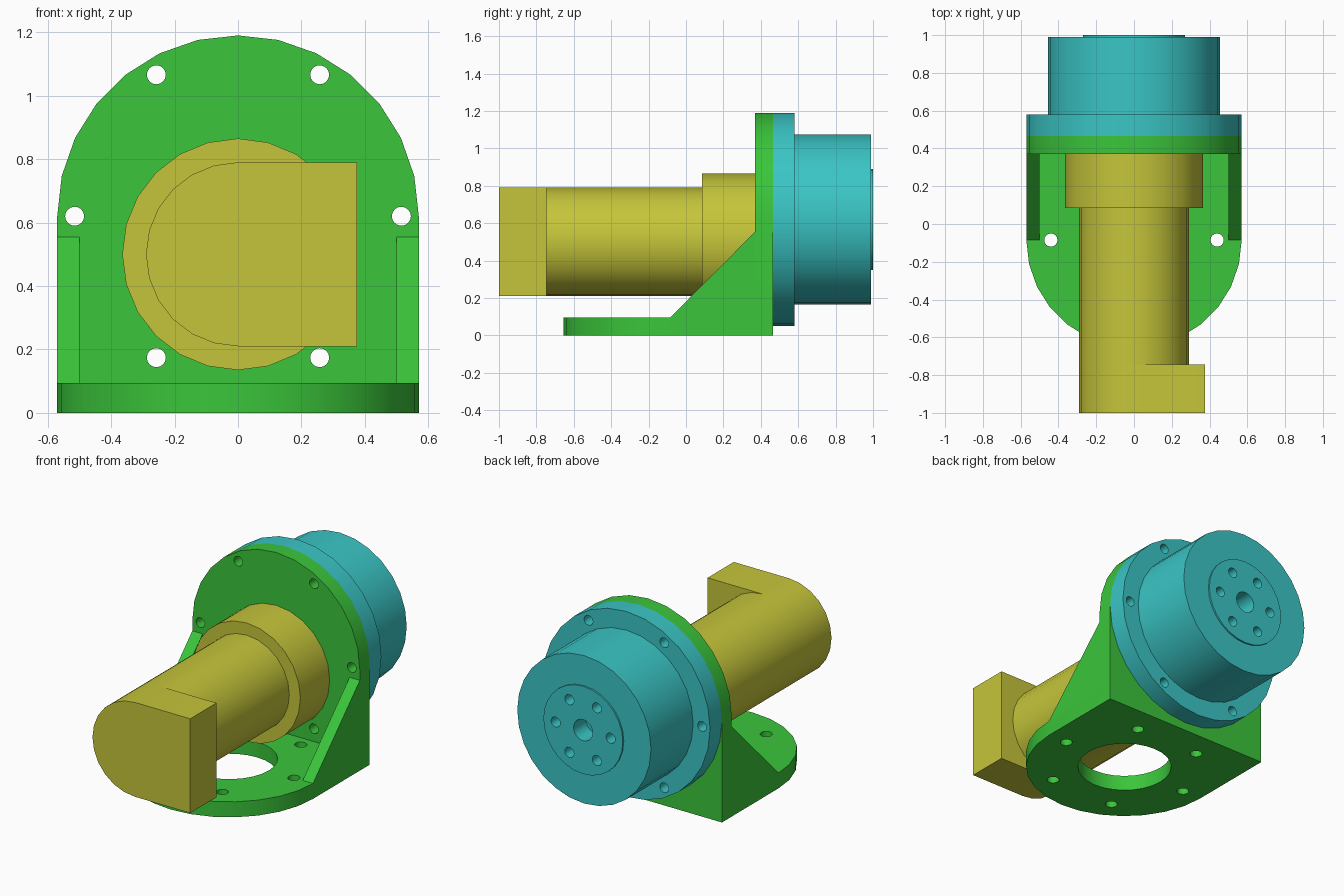
import bpy, bmesh, math
from mathutils import Vector

if "Cube" in bpy.data.objects:
    bpy.data.objects.remove(bpy.data.objects["Cube"], do_unlink=True)


def material(name, rgb):
    m = bpy.data.materials.new(name)
    m.use_nodes = True
    m.diffuse_color = (*rgb, 1)
    m.node_tree.nodes["Principled BSDF"].inputs["Base Color"].default_value = (*rgb, 1)
    return m


GREEN = material("green", (0.043, 0.56, 0.043))
TEAL = material("teal", (0.043, 0.56, 0.56))
YELLOW = material("mustard yellow", (0.56, 0.56, 0.043))


def arc(cu, cv, r, start, end, steps):
    """Points along an arc, both ends included (degrees)."""
    angles = [math.radians(start + (end - start) * i / steps) for i in range(steps + 1)]
    return [(cu + r * math.cos(a), cv + r * math.sin(a)) for a in angles]


def circle(cu, cv, r, n):
    return arc(cu, cv, r, 0, 360, n)[:-1]


def ring(cu, cv, radius, hole):
    """Six hole outlines spaced around a bolt circle."""
    return [circle(cu + radius * math.cos(k * math.pi / 3),
                   cv + radius * math.sin(k * math.pi / 3), hole, 16) for k in range(6)]


PLACE = {"x": lambda u, v, d: Vector((d, u, v)),
         "y": lambda u, v, d: Vector((u, d, v)),
         "z": lambda u, v, d: Vector((u, v, d))}


def prism(name, outlines, axis, lo, hi, mat=None):
    """Extrude one or more outlines along an axis from lo to hi."""
    bm = bmesh.new()
    for pts in outlines:
        a = [bm.verts.new(PLACE[axis](u, v, lo)) for u, v in pts]
        b = [bm.verts.new(PLACE[axis](u, v, hi)) for u, v in pts]
        bm.faces.new(a)
        bm.faces.new(b)
        for i in range(len(pts)):
            j = (i + 1) % len(pts)
            bm.faces.new((a[i], a[j], b[j], b[i]))
    bmesh.ops.recalc_face_normals(bm, faces=bm.faces)
    me = bpy.data.meshes.new(name)
    bm.to_mesh(me)
    bm.free()
    ob = bpy.data.objects.new(name, me)
    bpy.context.collection.objects.link(ob)
    if mat:
        me.materials.append(mat)
    return ob


def select(ob):
    bpy.ops.object.select_all(action="DESELECT")
    ob.select_set(True)
    bpy.context.view_layer.objects.active = ob


def drill(targets, outlines, axis, lo, hi):
    """Cut the outlines out of every target."""
    cutter = prism("hole_cutter", outlines, axis, lo, hi)
    cutter.hide_render = True
    for ob in targets:
        select(ob)
        mod = ob.modifiers.new("holes", "BOOLEAN")
        mod.operation = "DIFFERENCE"
        mod.solver = "EXACT"
        mod.object = cutter
        bpy.ops.object.modifier_apply(modifier=mod.name)
    bpy.data.objects.remove(cutter, do_unlink=True)


W = 0.57            # half width of bracket and flange radius
AXIS_Z = 0.62       # height of the gearbox axis
BASE_Y = -0.085     # centre of the rounded foot
BASE_T = 0.095      # foot thickness
WALL0, WALL1 = 0.37, 0.465

# Bracket: rounded foot, upright wall and two side gussets
foot = prism("bracket_foot", [[(W, WALL1), (-W, WALL1)] + arc(0, BASE_Y, W, 180, 360, 14)],
             "z", 0, BASE_T, GREEN)
wall = prism("bracket_wall", [[(-W, BASE_T), (W, BASE_T)] + arc(0, AXIS_Z, W, 0, 180, 14)],
             "y", WALL0, WALL1, GREEN)
gussets = [prism(side + "_gusset", [[(BASE_Y, BASE_T), (WALL0, BASE_T), (WALL0, 0.555)]],
                 "x", min(s * 0.5, s * W), max(s * 0.5, s * W), GREEN)
           for side, s in (("left", 1), ("right", -1))]

# Gearbox: flange, drum and output disc
flange = prism("gearbox_flange", [circle(0, AXIS_Z, W, 28)], "y", WALL1, 0.58, TEAL)
drum = prism("gearbox_drum", [circle(0, AXIS_Z, 0.455, 28)], "y", 0.58, 0.99, TEAL)
disc = prism("output_disc", [circle(0, AXIS_Z, 0.27, 28)], "y", 0.99, 1.0, TEAL)

# Motor: collar, barrel and squared end with connector block
collar = prism("motor_collar", [circle(0, 0.5, 0.365, 24)], "y", 0.085, WALL0, YELLOW)
barrel = prism("motor_barrel", [circle(0, 0.5, 0.29, 24)], "y", -0.745, 0.085, YELLOW)
end = prism("motor_end", [arc(0, 0.5, 0.29, 90, 270, 12) + [(0.375, 0.21), (0.375, 0.79)]],
            "y", -1.0, -0.745, YELLOW)

# Bolt holes and openings
drill([foot], ring(0, BASE_Y, 0.44, 0.035) + [circle(0, BASE_Y, 0.27, 28)], "z", -0.1, 0.2)
drill([wall, flange], ring(0, AXIS_Z, 0.515, 0.03), "y", 0.3, 0.7)
drill([drum, disc], ring(0, AXIS_Z, 0.187, 0.031) + [circle(0, AXIS_Z, 0.065, 20)],
      "y", 0.88, 1.1)

# Smooth the round sides, keep hard edges sharp
for ob in [foot, wall, flange, drum, disc, collar, barrel, end] + gussets:
    select(ob)
    bpy.ops.object.shade_smooth_by_angle(angle=math.radians(30))
